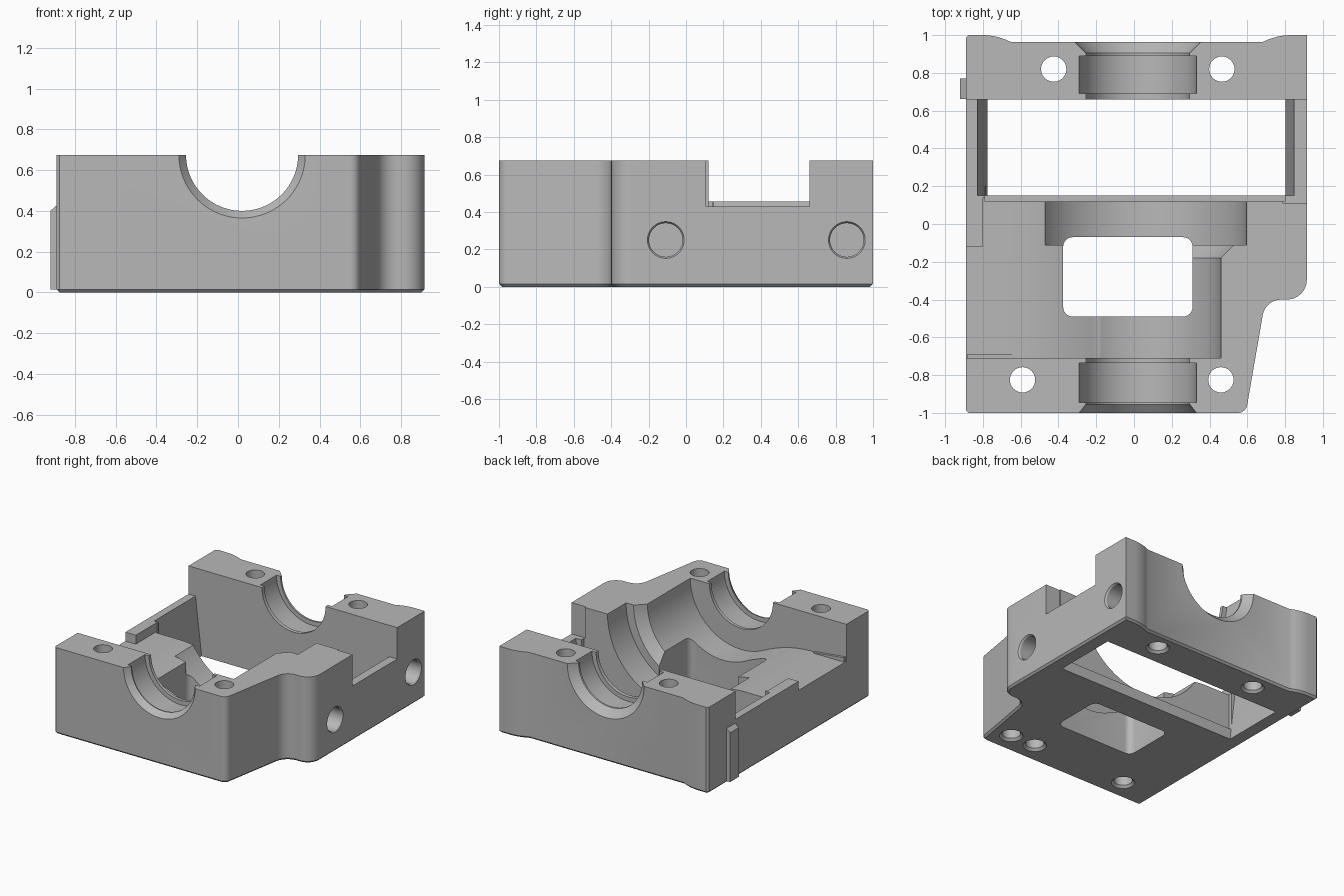
import bpy, bmesh
from math import sin, cos, pi, radians
from mathutils import Matrix

if "Cube" in bpy.data.objects:
    bpy.data.objects.remove(bpy.data.objects["Cube"], do_unlink=True)

TOP = 0.675          # split plane height
AXIS = 0.02          # x of the bore axis

metal = bpy.data.materials.new("grey metal")
metal.use_nodes = True
grey = (0.48, 0.48, 0.48, 1)
metal.diffuse_color = grey
metal.node_tree.nodes["Principled BSDF"].inputs["Base Color"].default_value = grey


def finish(name, bm):
    bmesh.ops.recalc_face_normals(bm, faces=bm.faces)
    mesh = bpy.data.meshes.new(name)
    bm.to_mesh(mesh)
    bm.free()
    obj = bpy.data.objects.new(name, mesh)
    bpy.context.collection.objects.link(obj)
    mesh.materials.append(metal)
    return obj


def arc(cx, cy, r, start, end, n=8):
    angles = [radians(start + (end - start) * i / n) for i in range(n + 1)]
    return [(cx + r * cos(a), cy + r * sin(a)) for a in angles]


def prism(name, points, low, high, along="z", chamfer=0):
    """Extrude an outline: xy points along z, or xz points along y."""
    place = (lambda p, d: (p[0], p[1], d)) if along == "z" else (lambda p, d: (p[0], d, p[1]))
    bm = bmesh.new()
    a = [bm.verts.new(place(p, low)) for p in points]
    b = [bm.verts.new(place(p, high)) for p in points]
    base = bm.faces.new(a)
    bm.faces.new(b)
    for i in range(len(a)):
        j = (i + 1) % len(a)
        bm.faces.new((a[i], a[j], b[j], b[i]))
    bmesh.ops.recalc_face_normals(bm, faces=bm.faces)
    if chamfer:
        bmesh.ops.bevel(bm, geom=list(base.edges), offset=chamfer, segments=1, affect='EDGES')
    return finish(name, bm)


def box(name, x, y, z):
    return prism(name, [(x[0], y[0]), (x[1], y[0]), (x[1], y[1]), (x[0], y[1])], *z)


def lathe(name, profile, matrix, sides=96):
    """Closed solid of revolution about local z from (height, radius) pairs."""
    bm = bmesh.new()
    rings = [[bm.verts.new((r * cos(2 * pi * i / sides), r * sin(2 * pi * i / sides), h))
              for i in range(sides)] for h, r in profile]
    bm.faces.new(rings[0])
    bm.faces.new(rings[-1])
    for lo, hi in zip(rings, rings[1:]):
        for i in range(sides):
            j = (i + 1) % sides
            bm.faces.new((lo[i], lo[j], hi[j], hi[i]))
    bm.transform(matrix)
    return finish(name, bm)


def cut(body, cutter):
    cutter.hide_render = True
    mod = body.modifiers.new("cut", 'BOOLEAN')
    mod.operation = 'DIFFERENCE'
    mod.solver = 'EXACT'
    mod.object = cutter
    bpy.ops.object.select_all(action='DESELECT')
    bpy.context.view_layer.objects.active = body
    body.select_set(True)
    bpy.ops.object.modifier_apply(modifier=mod.name)
    bpy.data.objects.remove(cutter, do_unlink=True)


# Outer block with the stepped right side and raised back corners
outline = [(-0.89, -0.985), (-0.875, -1)]
outline += arc(0.55, -0.95, 0.05, -90, -10)
outline += arc(0.78, -0.5, 0.1, 170, 90)
outline += arc(0.81, -0.295, 0.105, -90, 0)
outline += [(0.915, 1)]
outline += [(0.83 - 0.15 * t / 6, 1 - 0.037 * (t / 6) ** 2) for t in range(7)]
outline += [(-0.65 - 0.15 * t / 6, 1 - 0.037 * (1 - t / 6) ** 2) for t in range(7)]
outline += [(-0.875, 1), (-0.89, 0.985)]
body = prism("housing_body", outline, 0, TOP, chamfer=0.015)

# Low deck that blends into the main chamber, open to the left side
blend = [(-0.6 + 0.42 * t / 10, 0.385 - 0.102 * (t / 10) ** 2) for t in range(11)]
deck = [(-1.1, 0.385)] + blend + [(AXIS, 0.283), (AXIS, 0.9), (-1.1, 0.9)]
cut(body, prism("deck_cutter", deck, -0.71, -0.12, "y"))
inner_deck = [(-0.8, 0.385)] + deck[1:-1] + [(-0.8, 0.9)]
cut(body, prism("inner_deck_cutter", inner_deck, -0.13, 0.14, "y"))

# Slot through the floor, with a low ledge in front of it
slot = [(-0.765, -0.1), (0.79, -0.1), (0.855, 0.5), (0.855, 0.9), (-0.835, 0.9), (-0.835, 0.5)]
cut(body, prism("slot_cutter", slot, 0.15, 0.66, "y"))
cut(body, box("ledge_cutter", (-0.79, 0.8), (0.12, 0.2), (0.085, 0.9)))

# Lowered side walls
cut(body, box("right_notch_cutter", (0.79, 1.1), (0.108, 0.66), (0.43, 0.9)))
cut(body, box("left_notch_cutter", (-1.1, -0.78), (-0.12, 0.66), (0.455, 0.9)))

# Bearing seats, chamber and ring groove as one turned cutter along y
bore = [(-1.045, 0.345), (-0.955, 0.275), (-0.945, 0.275), (-0.945, 0.31), (-0.735, 0.31),
        (-0.735, 0.275), (-0.71, 0.275), (-0.71, 0.44), (-0.18, 0.44), (-0.11, 0.51),
        (-0.11, 0.575), (0.18, 0.575), (0.18, 0.275), (0.69, 0.275), (0.69, 0.31),
        (0.89, 0.31), (0.89, 0.275), (0.905, 0.275), (1.015, 0.385)]
along_y = Matrix.Translation((AXIS, 0, TOP)) @ Matrix.Rotation(-pi / 2, 4, 'X')
cut(body, lathe("bore_cutter", bore, along_y))

# Rounded window in the floor
window = []
for x, y, a in ((0.26, -0.12, 0), (-0.325, -0.12, 90), (-0.325, -0.44, 180), (0.26, -0.44, 270)):
    window += arc(x, y, 0.05, a, a + 90, 6)
cut(body, prism("window_cutter", window, -0.1, 0.9))

# Vertical bolt holes, countersunk below; the last one is blind
for x, y, top in ((-0.425, 0.82, 0.9), (0.465, 0.82, 0.9), (-0.59, -0.825, 0.9),
                  (0.46, -0.825, 0.9), (0.24, -0.825, 0.22)):
    hole = [(-0.02, 0.105), (0.018, 0.067), (top, 0.067)]
    cut(body, lathe("bolt_hole_cutter", hole, Matrix.Translation((x, y, 0)), 32))

# Blind holes in the right side
for y in (-0.108, 0.86):
    side = Matrix.Translation((0.915, y, 0.25)) @ Matrix.Rotation(-pi / 2, 4, 'Y')
    cut(body, lathe("side_hole_cutter", [(-0.02, 0.112), (0.012, 0.09), (0.26, 0.09)], side, 40))

# Small locating tab on the left side
tab = prism("left_tab", [(-0.88, 0.015), (-0.92, 0.015), (-0.92, 0.4), (-0.88, 0.435)],
            0.662, 0.77, "y")

# Fillet where the deck meets the front wall
fillet = prism("deck_fillet", [(-0.885, 0.37), (-0.62, 0.37), (-0.62, 0.39), (-0.885, 0.42)],
               -0.72, -0.69, "y")

for obj in (body, tab, fillet):
    bpy.ops.object.select_all(action='DESELECT')
    bpy.context.view_layer.objects.active = obj
    obj.select_set(True)
    bpy.ops.object.shade_smooth_by_angle(angle=radians(30))
